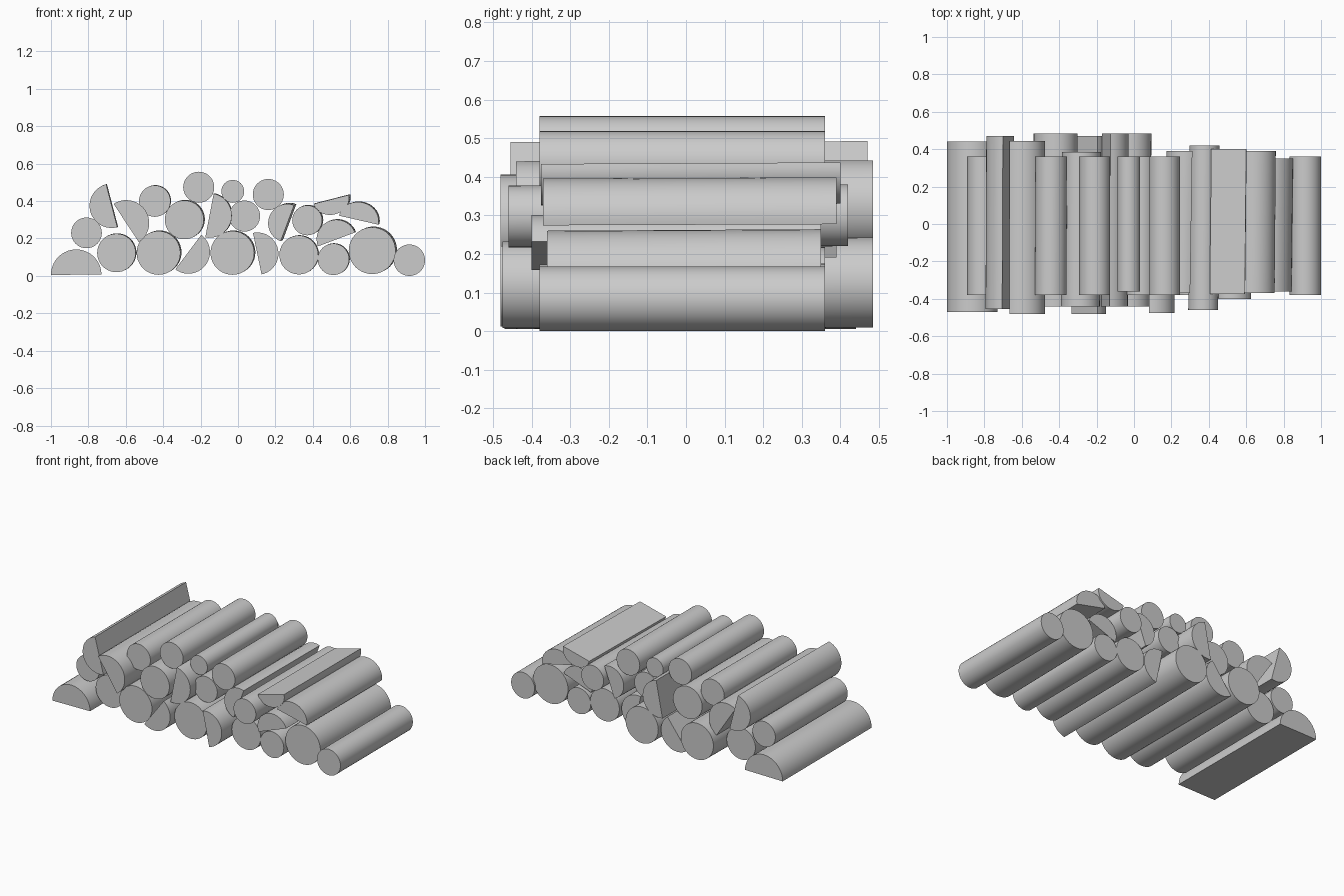
import bpy, bmesh, math
from mathutils import Vector

cube = bpy.data.objects.get("Cube")
if cube:
    bpy.data.objects.remove(cube, do_unlink=True)

grey = bpy.data.materials.new("plain_grey")
grey.use_nodes = True
COLOUR = (0.6, 0.6, 0.6, 1)
grey.diffuse_color = COLOUR
grey.node_tree.nodes["Principled BSDF"].inputs["Base Color"].default_value = COLOUR

SIDES = 40


def extrude_log(name, outline, front, back, lean):
    """Sweep an x-z outline along y, the back end drifting by lean."""
    bm = bmesh.new()
    rings = []
    for y, shift in ((front, 0), (back, 1)):
        rings.append([bm.verts.new((x + lean * shift, y, z + lean * shift * 0.5))
                      for x, z in outline])
    bm.faces.new(rings[0])
    bm.faces.new(rings[1][::-1])
    n = len(outline)
    for i in range(n):
        j = (i + 1) % n
        bm.faces.new((rings[0][j], rings[0][i], rings[1][i], rings[1][j]))
    bmesh.ops.recalc_face_normals(bm, faces=bm.faces)
    mesh = bpy.data.meshes.new(name)
    bm.to_mesh(mesh)
    bm.free()
    mesh.materials.append(grey)
    obj = bpy.data.objects.new(name, mesh)
    bpy.context.collection.objects.link(obj)
    bpy.ops.object.select_all(action='DESELECT')
    obj.select_set(True)
    bpy.context.view_layer.objects.active = obj
    bpy.ops.object.shade_smooth_by_angle(angle=math.radians(30))


def round_log(name, x, z, r, front=-0.38, back=0.36, lean=0.0):
    turn = 2 * math.pi / SIDES
    outline = [(x + r * math.cos(i * turn), z + r * math.sin(i * turn))
               for i in range(SIDES)]
    extrude_log(name, outline, front, back, lean)


def split_log(name, a, b, front, back, depth=1.0, lean=0.0):
    """Half log: flat face from a to b, bulging to the left of that direction."""
    a, b = Vector(a), Vector(b)
    mid, half = (a + b) / 2, (b - a) / 2
    side = Vector((-half.y, half.x)) * depth
    steps = SIDES // 2
    outline = []
    for i in range(steps + 1):
        t = math.pi * i / steps
        p = mid + half * math.cos(t) + side * math.sin(t)
        outline.append((p.x, p.y))
    extrude_log(name, outline, front, back, lean)


# Whole logs: x, z, radius, front end, back end, drift
whole = [
    (-0.65, 0.123, 0.103, -0.38, 0.36, 0.004),
    (-0.425, 0.123, 0.117, -0.44, 0.485, 0.006),
    (-0.03, 0.123, 0.117, -0.44, 0.485, 0.006),
    (0.325, 0.112, 0.104, -0.38, 0.36, 0.004),
    (0.51, 0.089, 0.084, -0.38, 0.36, 0.004),
    (0.717, 0.135, 0.125, -0.36, 0.35, 0.008),
    (0.916, 0.084, 0.084, -0.38, 0.36, 0),
    (-0.81, 0.23, 0.082, -0.38, 0.36, 0),
    (-0.287, 0.3, 0.104, -0.44, 0.385, 0.006),
    (0.035, 0.32, 0.083, -0.38, 0.36, 0),
    (0.37, 0.297, 0.08, -0.46, 0.42, 0.006),
    (-0.445, 0.4, 0.084, -0.38, 0.36, 0.003),
    (-0.21, 0.474, 0.083, -0.38, 0.36, 0),
    (-0.028, 0.452, 0.061, -0.36, 0.36, 0),
    (0.162, 0.435, 0.083, -0.38, 0.36, 0),
]
for i, spec in enumerate(whole, 1):
    round_log(f"round_log_{i}", *spec)

# Split logs: flat face start and end, front end, back end, bulge, drift
halves = [
    ((-0.73, 0.008), (-1.0, 0.005), -0.47, 0.44, -1, 0),
    ((-0.705, 0.49), (-0.645, 0.26), -0.455, 0.47, -1, 0.004),
    ((-0.665, 0.385), (-0.53, 0.18), -0.48, 0.445, 1, 0),
    ((-0.335, 0.035), (-0.196, 0.22), -0.48, 0.47, -1, 0),
    ((-0.13, 0.44), (-0.175, 0.206), -0.44, 0.485, 1, 0.004),
    ((0.08, 0.23), (0.126, 0.008), -0.475, 0.35, 1, 0),
    ((0.3, 0.378), (0.228, 0.185), -0.37, 0.39, -1, 0.012),
    ((0.405, 0.385), (0.592, 0.433), -0.375, 0.4, -0.85, 0.008),
    ((0.427, 0.158), (0.625, 0.232), -0.4, 0.35, 1, 0.006),
    ((0.54, 0.322), (0.75, 0.274), -0.37, 0.39, 0.9, 0.006),
]
for i, (a, b, front, back, bulge, lean) in enumerate(halves, 1):
    if a[0] > b[0] and i == 1:
        bulge = -bulge * -1.0
    split_log(f"split_log_{i}", a, b, front, back, bulge, lean)
